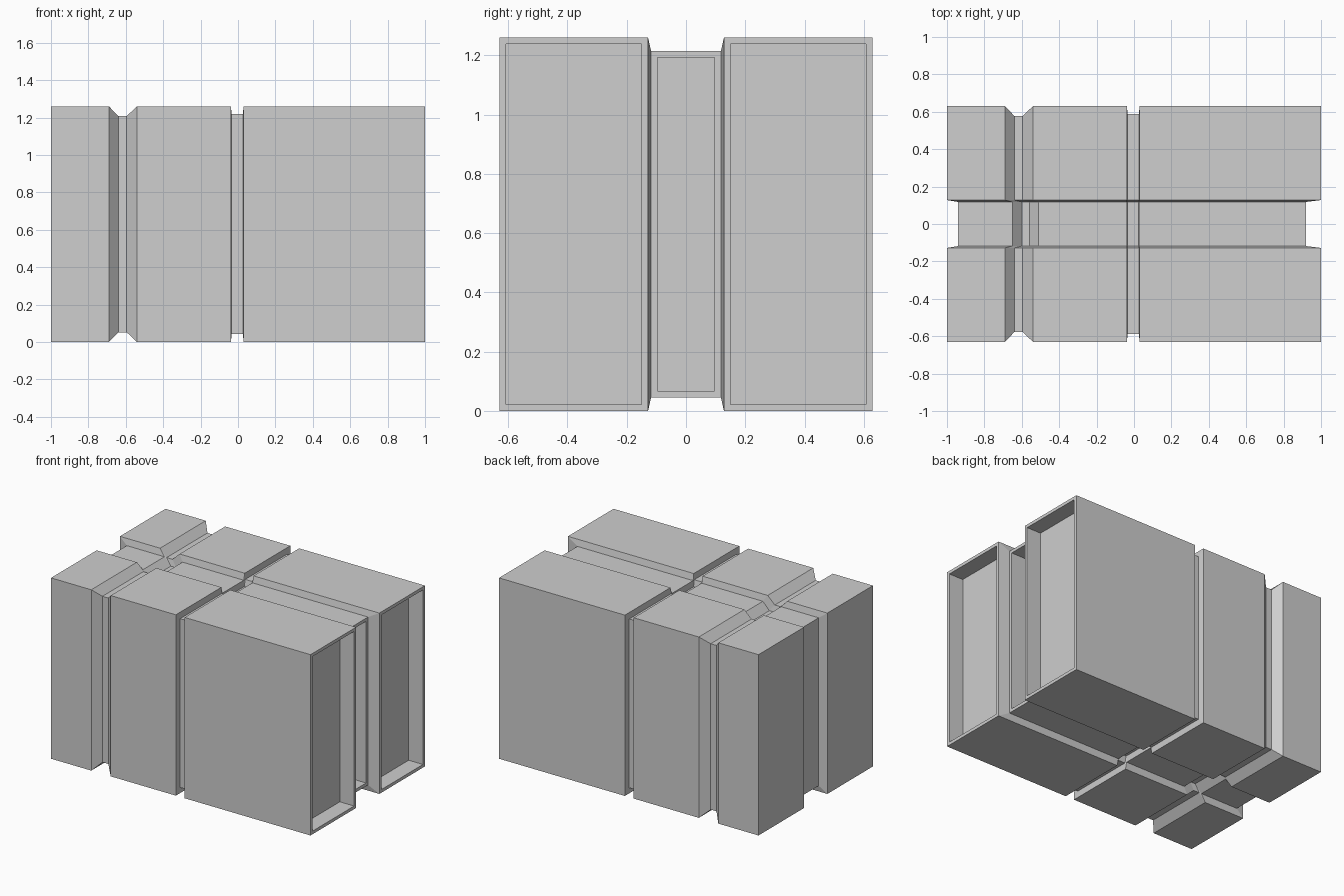
import bpy
import bmesh
from mathutils import Vector

cube = bpy.data.objects.get("Cube")
if cube:
    bpy.data.objects.remove(cube, do_unlink=True)

grey = bpy.data.materials.new("light_grey")
grey.use_nodes = True
colour = (0.62, 0.62, 0.62, 1)
grey.diffuse_color = colour
grey.node_tree.nodes["Principled BSDF"].inputs["Base Color"].default_value = colour

HALF_Y = 0.63        # half depth and half height of the block
EDGE, CORE = 0.128, 0.118   # rim and floor of the lengthwise channel
SINK = 0.045         # depth of the lengthwise channel
RECESS = 0.11        # depth of the open end pockets

# stations along x: outer x, channel x, groove depth
stations = [
    (-1.0, -0.94, 0),
    (-0.69, -0.65, 0), (-0.64, -0.6, 0.052),
    (-0.595, -0.56, 0.052), (-0.54, -0.51, 0),
    (-0.038, -0.038, 0), (-0.034, -0.034, 0.042),
    (0.026, 0.024, 0.042), (0.03, 0.028, 0),
    (1.0, 0.92, 0),
]


def ring(bm, x_outer, x_core, groove):
    """One closed cross-section with a channel in the top and bottom."""
    half = HALF_Y - groove
    low = [(x_outer, -half, -half), (x_outer, -EDGE, -half),
           (x_core, -CORE, SINK - half), (x_core, CORE, SINK - half),
           (x_outer, EDGE, -half), (x_outer, half, -half)]
    high = [(x, y, -z) for x, y, z in reversed(low)]
    return [bm.verts.new((x, y, z + HALF_Y)) for x, y, z in low + high]


def cap(bm, loop):
    """Close an end with five upright strips."""
    n = len(loop)
    return [bm.faces.new((loop[i], loop[i + 1], loop[n - 2 - i], loop[n - 1 - i]))
            for i in range(n // 2 - 1)]


bm = bmesh.new()
rings = [ring(bm, *s) for s in stations]

# grooved skin
for a, b in zip(rings, rings[1:]):
    for i in range(len(a)):
        j = (i + 1) % len(a)
        bm.faces.new((a[i], a[j], b[j], b[i]))

# closed end and open end
cap(bm, rings[0])
strips = cap(bm, rings[-1])
bmesh.ops.recalc_face_normals(bm, faces=bm.faces[:])

# pockets in the two outer blocks and the core
pockets = strips[::2]
bmesh.ops.inset_individual(bm, faces=pockets, thickness=0.022, use_even_offset=True)
floors = bmesh.ops.extrude_discrete_faces(bm, faces=pockets)["faces"]
verts = list({v for f in floors for v in f.verts})
bmesh.ops.translate(bm, verts=verts, vec=Vector((-RECESS, 0, 0)))

mesh = bpy.data.meshes.new("grooved_block")
bm.to_mesh(mesh)
bm.free()
mesh.materials.append(grey)
block = bpy.data.objects.new("grooved_block", mesh)
bpy.context.collection.objects.link(block)
